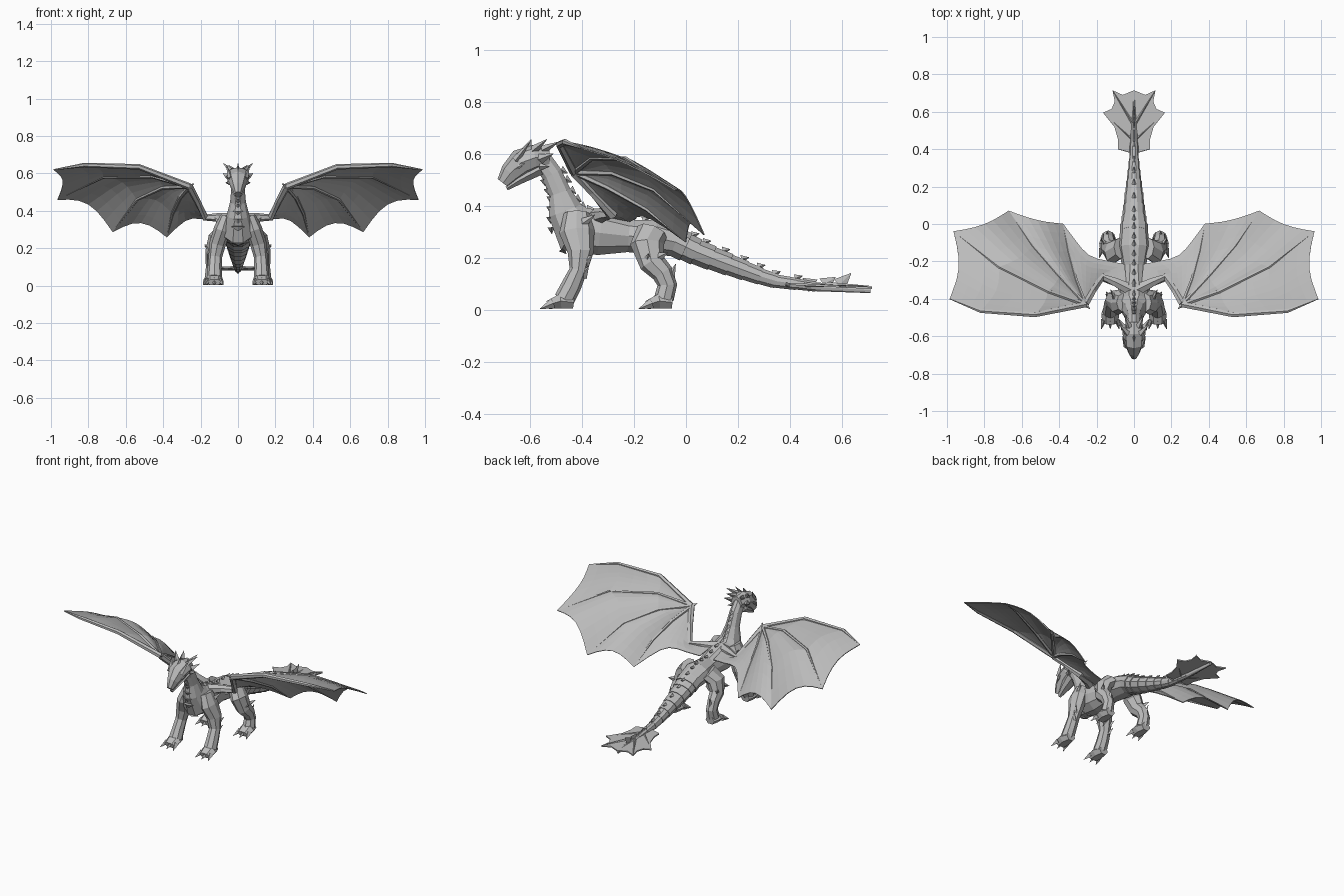
import bpy, bmesh, math
from mathutils import Vector

cube = bpy.data.objects.get("Cube")
if cube:
    bpy.data.objects.remove(cube, do_unlink=True)

grey = bpy.data.materials.new("stone_grey")
grey.use_nodes = True
COLOUR = (0.5, 0.5, 0.5, 1)
grey.diffuse_color = COLOUR
grey.node_tree.nodes["Principled BSDF"].inputs["Base Color"].default_value = COLOUR

X, Z = Vector((1, 0, 0)), Vector((0, 0, 1))


def finish(name, bm, paired=False, thickness=0):
    """Turn a bmesh into one object, or a left and right pair."""
    bmesh.ops.remove_doubles(bm, verts=bm.verts, dist=0.0001)
    for side, prefix in ((1, "left_"), (-1, "right_")) if paired else ((1, ""),):
        half = bm.copy()
        for v in half.verts:
            v.co.x *= side
        bmesh.ops.recalc_face_normals(half, faces=half.faces)
        mesh = bpy.data.meshes.new(prefix + name)
        half.to_mesh(mesh)
        half.free()
        mesh.materials.append(grey)
        ob = bpy.data.objects.new(prefix + name, mesh)
        bpy.context.scene.collection.objects.link(ob)
        if thickness:
            mod = ob.modifiers.new("Thickness", "SOLIDIFY")
            mod.thickness = thickness
            mod.offset = 0
    bm.free()


def frame(points, i, ref=X):
    """Side and up directions of a path at one point."""
    a, b = points[max(i - 1, 0)], points[min(i + 1, len(points) - 1)]
    t = (Vector(b[:3]) - Vector(a[:3])).normalized()
    side = (ref - t * ref.dot(t)).normalized()
    return side, side.cross(t)


def tube(bm, points, n=8, ref=X):
    """Faceted skin over a path of (x, y, z, half width, half height)."""
    rings = []
    for i, p in enumerate(points):
        side, up = frame(points, i, ref)
        ring = []
        for k in range(n):
            a = math.tau * k / n
            ring.append(bm.verts.new(Vector(p[:3]) + side * p[3] * math.cos(a) + up * p[4] * math.sin(a)))
        rings.append(ring)
    for r, s in zip(rings, rings[1:]):
        for k in range(n):
            bm.faces.new((r[k], r[(k + 1) % n], s[(k + 1) % n], s[k]))
    bm.faces.new(rings[0])
    bm.faces.new(rings[-1])


def spike(bm, base, tip, w, h=None, ref=X):
    tube(bm, [(*base, w, h or w), (*tip, 0.001, 0.001)], 4, ref)


def sample(path, s):
    """Point at fraction s of an evenly timed polyline."""
    f = s * (len(path) - 1)
    i = min(int(f), len(path) - 2)
    return Vector(path[i]).lerp(Vector(path[i + 1]), f - i)


# Neck, trunk and tail in one skin
spine = [(0, *p) for p in (
    (-.56, .585, .032, .04), (-.515, .52, .036, .042), (-.485, .45, .042, .045),
    (-.465, .38, .06, .07), (-.43, .31, .09, .1), (-.33, .295, .085, .09),
    (-.22, .283, .065, .065), (-.12, .278, .085, .07), (-.04, .26, .075, .06),
    (.05, .217, .06, .05), (.2, .16, .042, .04), (.33, .112, .026, .028),
    (.5, .088, .018, .018), (.71, .075, .007, .012))]
bm = bmesh.new()
tube(bm, spine, 10)
finish("body", bm)

# Overlapping plates down the tail
bm = bmesh.new()
rear = spine[8:13]
steps = 9
for i in range(steps):
    ends = []
    for s, grow in ((i / steps, 1.0), ((i + 1) / steps, 1.09)):
        f = s * (len(rear) - 1)
        k = min(int(f), len(rear) - 2)
        p = [a + (b - a) * (f - k) for a, b in zip(rear[k], rear[k + 1])]
        ends.append((*p[:3], p[3] * grow, p[4] * grow))
    tube(bm, ends, 10)
finish("tail_plates", bm)

# Low spines along the back and shields down the throat
spines, shields = bmesh.new(), bmesh.new()
for i in range(1, len(spine) - 2):
    side, up = frame(spine, i)
    along = up.cross(side)
    for f in (0, 0.5):
        p = [a + (b - a) * f for a, b in zip(spine[i], spine[i + 1])]
        c = Vector(p[:3])
        top = c + up * p[4] * 0.92
        spike(spines, top, top + up * 0.016 + along * 0.025, 0.012, 0.016)
        if i < 5:
            low = c - up * p[4] * 0.9
            spike(shields, low, low - up * 0.007 + along * 0.025, p[3] * 0.55, 0.014)
finish("back_spines", spines)
finish("throat_shields", shields)

# Head and lower jaw
bm = bmesh.new()
tube(bm, [(0, -.525, .585, .04, .04), (0, -.58, .585, .062, .05), (0, -.635, .565, .055, .054),
          (0, -.675, .525, .036, .042), (0, -.704, .487, .019, .026)])
finish("head", bm)
bm = bmesh.new()
tube(bm, [(0, -.56, .54, .045, .025), (0, -.64, .498, .03, .018), (0, -.69, .466, .012, .009)], 6)
finish("lower_jaw", bm)

# Horns, cheek frills, brows and eyes
bm = bmesh.new()
for base, tip, r in (((.035, -.585, .615), (.08, -.535, .655), .018),
                     ((.025, -.55, .615), (.05, -.49, .645), .018),
                     ((.05, -.56, .58), (.08, -.51, .6), .02),
                     ((.045, -.56, .55), (.066, -.525, .55), .014)):
    spike(bm, base, tip, r)
finish("horns", bm, True)
bm = bmesh.new()
spike(bm, (.04, -.655, .575), (.062, -.6, .645), .016)
finish("brow", bm, True)
bm = bmesh.new()
tube(bm, [(.042, -.66, .54, .002, .002), (.047, -.642, .551, .01, .009), (.054, -.62, .562, .002, .002)], 6)
finish("eye", bm, True)
bm = bmesh.new()
spike(bm, (0, -.62, .6), (0, -.595, .655), .012, .025)
finish("crest", bm)


def leg(name, path, foot_x, heel, tuft):
    """Leg, padded foot, claws and the pointed tufts behind the joint."""
    bm = bmesh.new()
    tube(bm, path)
    tube(bm, [(foot_x, heel, .028, .032, .027), (foot_x, heel - .05, .033, .048, .033),
              (foot_x, heel - .1, .018, .042, .018)], 6)
    finish(name, bm, True)
    bm = bmesh.new()
    for dx in (-0.034, 0, 0.034):
        y = heel - 0.08
        spike(bm, (foot_x + dx, y, .024), (foot_x + dx * 1.4, y - .05, .003), .016, .02)
    finish(name + "_claws", bm, True)
    bm = bmesh.new()
    for base, tip in tuft:
        spike(bm, base, tip, .014, .022)
    finish(name + "_tufts", bm, True)


leg("front_leg", [(.06, -.42, .37, .035, .05), (.085, -.42, .3, .045, .068), (.11, -.405, .22, .044, .05),
                  (.122, -.415, .15, .036, .034), (.125, -.442, .09, .038, .039), (.126, -.468, .04, .042, .04)],
    .127, -.432, (((.13, -.39, .18), (.15, -.36, .21)), ((.13, -.4, .13), (.152, -.375, .165)),
                  ((.1, -.4, .33), (.125, -.35, .365))))
leg("hind_leg", [(.075, -.13, .3, .04, .06), (.115, -.15, .25, .046, .065), (.133, -.13, .18, .042, .05),
                 (.138, -.09, .14, .035, .042), (.138, -.072, .095, .034, .038), (.138, -.085, .042, .04, .038)],
    .138, -.052, (((.138, -.065, .11), (.145, -.04, .175)), ((.15, -.11, .2), (.178, -.07, .22)),
                  ((.15, -.15, .19), (.18, -.145, .215))))

# Wing arm, finger bones and thumb claw
wrist = (.26, -.43, .53)
fingers = [[wrist, (.53, -.485, .635), (.82, -.465, .645), (.985, -.4, .62)],
           [wrist, (.46, -.36, .585), (.72, -.23, .58), (.965, -.04, .46)],
           [wrist, (.4, -.28, .525), (.54, -.12, .46), (.67, .07, .288)],
           [wrist, (.31, -.3, .47), (.35, -.15, .385), (.38, 0, .26)]]
inner_edge = [wrist, (.205, -.34, .43), (.165, -.265, .365), (.05, -.215, .34)]
arm_line = [wrist, (.22, -.36, .455), (.175, -.285, .365), (.04, -.335, .365)]
bm = bmesh.new()
tube(bm, [(.02, -.35, .355, .035, .035), (.1, -.31, .365, .024, .026), (.175, -.285, .365, .02, .022),
          (.22, -.36, .455, .018, .018), (*wrist, .02, .02)], 6, Z)
finish("wing_arm", bm, True)
bm = bmesh.new()
for i, path in enumerate(fingers):
    size = 0.015 if i == 0 else 0.011
    tube(bm, [(*p, size * w, size * w) for p, w in zip(path, (1.2, 1, 0.8, 0.2))], 6, Z)
finish("wing_fingers", bm, True)
bm = bmesh.new()
spike(bm, wrist, (.235, -.455, .545), .014, ref=Z)
finish("wing_thumb", bm, True)

# Membrane lofted from bone to bone, scooped at the rim and billowing upward
bm = bmesh.new()
edges = fingers + [inner_edge, arm_line]
ACROSS, ALONG = 6, 9
for a, b, scoop, billow in zip(edges, edges[1:], (.06, .03, .03, .2, 0), (.015, .05, .05, .02, 0)):
    grid = []
    for i in range(ACROSS + 1):
        t = i / ACROSS
        bow = math.sin(math.pi * t)
        row = []
        for j in range(ALONG + 1):
            s = j / ALONG * (1 - scoop * bow)
            row.append(bm.verts.new(sample(a, s).lerp(sample(b, s), t) + Z * billow * bow * s))
        grid.append(row)
    for r, q in zip(grid, grid[1:]):
        for j in range(ALONG):
            bm.faces.new((r[j], r[j + 1], q[j + 1], q[j]))
finish("wing_membrane", bm, True, 0.005)

# Scalloped tail fin with ribs
outline = ((0, .38), (.03, .385), (.085, .4), (.085, .45), (.105, .52), (.165, .595), (.12, .615),
           (.103, .655), (.115, .715), (.06, .69), (0, .715))
bm = bmesh.new()
bm.faces.new([bm.verts.new((x, y, .1 - .05 * (y - .38))) for x, y in outline])
bmesh.ops.triangulate(bm, faces=bm.faces)
finish("tail_fin", bm, True, 0.008)
bm = bmesh.new()
for root, tip in ((.385, outline[2]), (.45, outline[5]), (.54, outline[8])):
    spike(bm, (.008, root, .097), (*tip, .09), .01, .008, Z)
finish("tail_fin_ribs", bm, True)
bm = bmesh.new()
for y, top in ((.46, .115), (.53, .125), (.59, .14)):
    spike(bm, (0, y, .095), (0, y + .045, top), .006, .03)
finish("tail_crest", bm)
